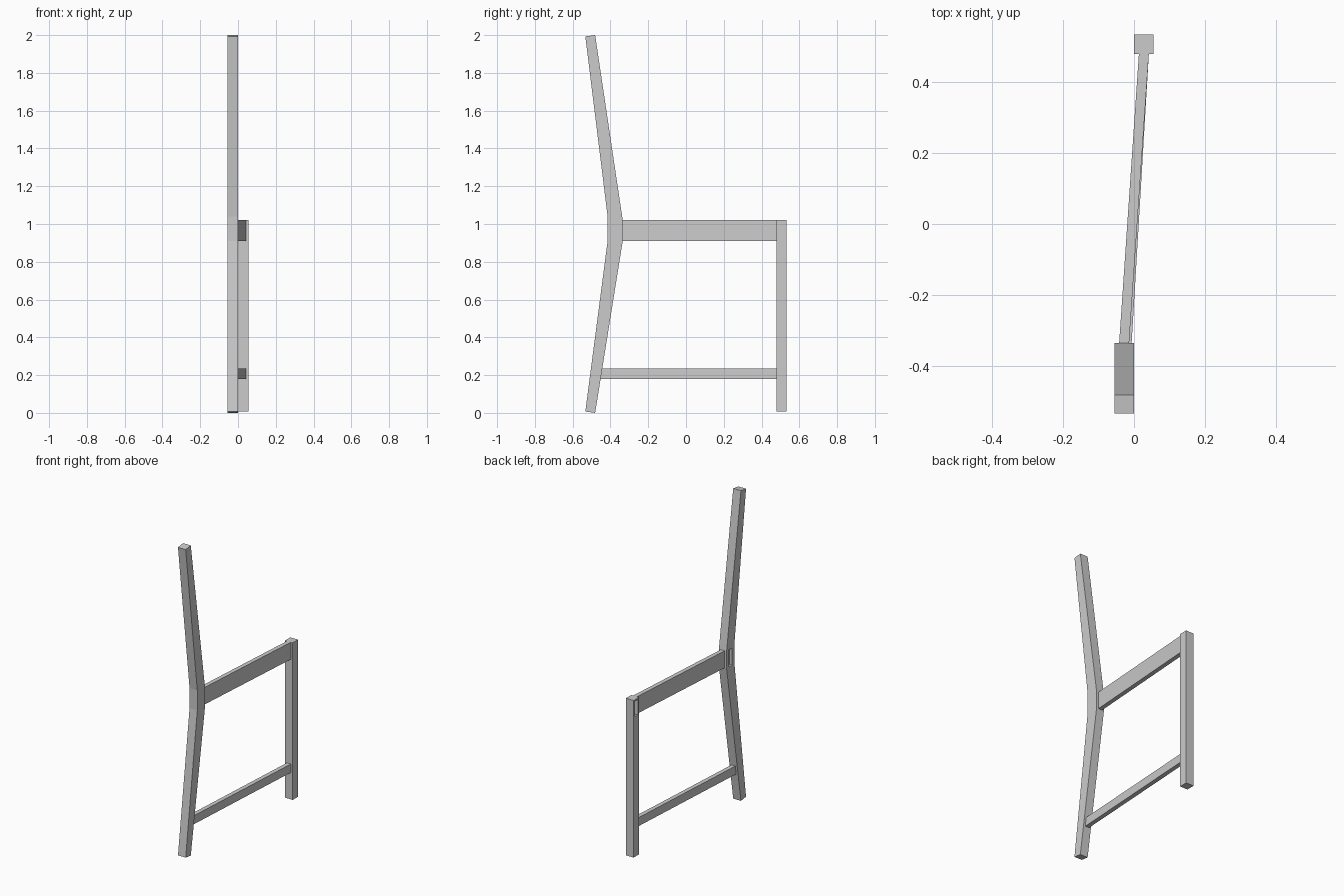
import bpy

if "Cube" in bpy.data.objects:
    bpy.data.objects.remove(bpy.data.objects["Cube"])


def prism(name, pts, bottom, top):
    """Solid from a 2D outline; bottom/top map an outline point to 3D."""
    n = len(pts)
    verts = [bottom(*p) for p in pts] + [top(*p) for p in pts]
    faces = [tuple(range(n))[::-1], tuple(range(n, 2 * n))]
    faces += [(i, (i + 1) % n, (i + 1) % n + n, i + n) for i in range(n)]
    mesh = bpy.data.meshes.new(name)
    mesh.from_pydata(verts, [], faces)
    ob = bpy.data.objects.new(name, mesh)
    bpy.context.collection.objects.link(ob)
    # consistent outward normals
    import bmesh
    bm = bmesh.new()
    bm.from_mesh(mesh)
    bmesh.ops.recalc_face_normals(bm, faces=bm.faces)
    bm.to_mesh(mesh)
    bm.free()
    return ob


def side_profile(name, pts, x0, x1):
    """(y, z) outline extruded along x."""
    return prism(name, pts, lambda y, z: (x0, y, z), lambda y, z: (x1, y, z))


def plan_profile(name, pts, z0, z1):
    """(x, y) outline extruded along z."""
    return prism(name, pts, lambda x, y: (x, y, z0), lambda x, y: (x, y, z1))


def mortise(ob, x, y, z0, z1, width=0.03, depth=0.02):
    """Cut a slot into the inner (-x) face of a leg."""
    h = width / 2
    cutter = plan_profile("mortise_cutter", [(x - 0.05, y - h), (x + depth, y - h),
                                             (x + depth, y + h), (x - 0.05, y + h)], z0, z1)
    cutter.hide_render = True
    mod = ob.modifiers.new("mortise", 'BOOLEAN')
    mod.object = cutter
    mod.operation = 'DIFFERENCE'
    mod.solver = 'EXACT'
    bpy.context.view_layer.objects.active = ob
    bpy.ops.object.modifier_apply(modifier=mod.name)
    bpy.data.objects.remove(cutter)


LEG = 0.055
RAIL_Z = (0.91, 1.02)

# bent tall leg: raked foot, short upright at the seat, raked back post
back_post = side_profile("back_post", [
    (-0.481, 0.0), (-0.335, 0.91), (-0.335, 1.02), (-0.481, 2.0),
    (-0.533, 1.993), (-0.415, 1.04), (-0.415, 0.91), (-0.533, 0.007)], -LEG, 0)
mortise(back_post, -LEG, -0.376, *RAIL_Z)

# straight short leg
short_leg = plan_profile("short_leg", [(0, 0.479), (LEG, 0.479), (LEG, 0.533), (0, 0.533)],
                         0.007, 1.02)
mortise(short_leg, 0, 0.504, 0.91, 1.01)


# splayed rails joining the two legs
def rail(name, y_end, z0, z1):
    plan_profile(name, [(-0.042, y_end), (-0.014, y_end), (0.042, 0.482), (0.014, 0.482)], z0, z1)


rail("seat_rail", -0.338, *RAIL_Z)
rail("stretcher", -0.458, 0.18, 0.235)
